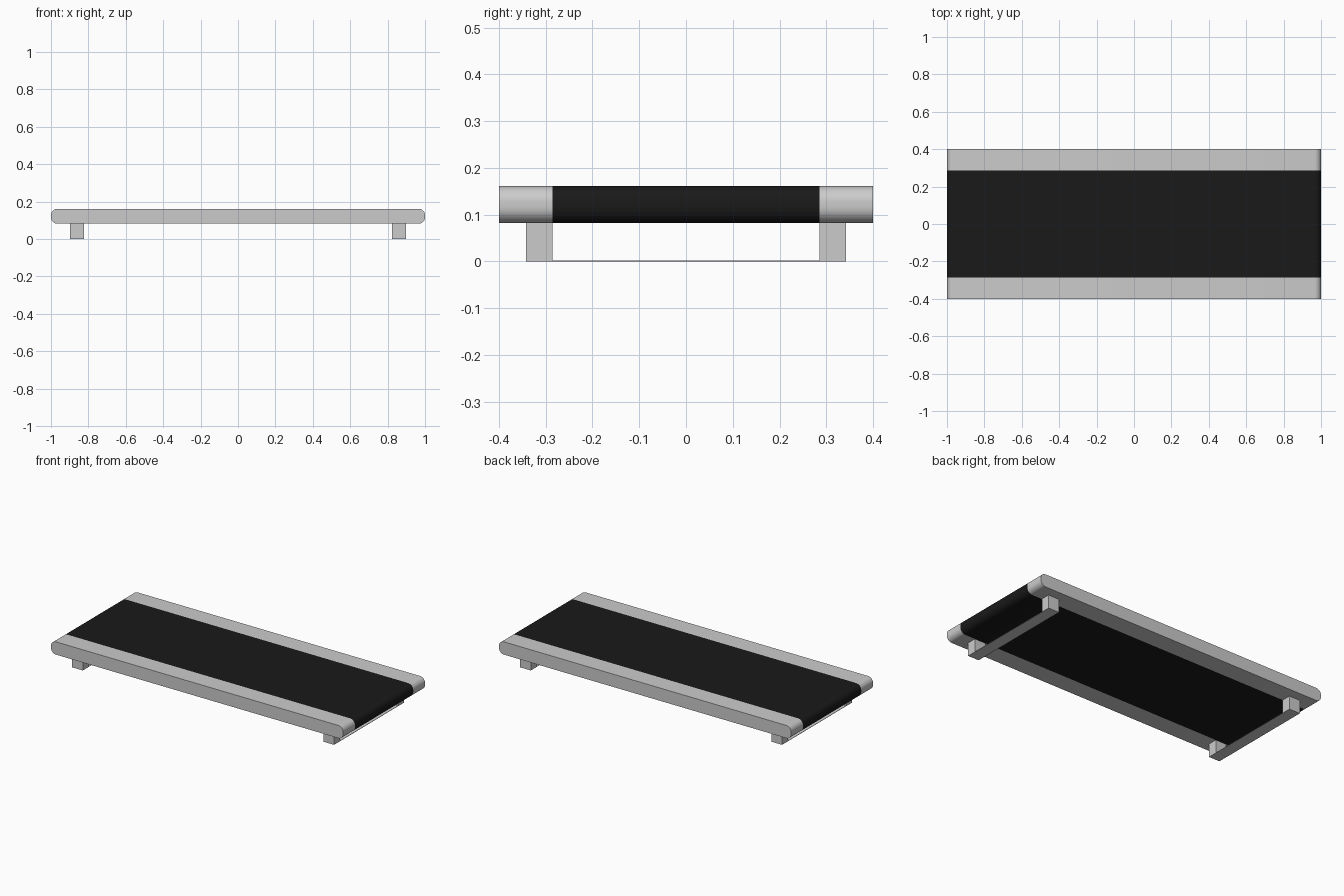
import bpy, bmesh, math
from mathutils import Vector

if "Cube" in bpy.data.objects:
    bpy.data.objects.remove(bpy.data.objects["Cube"])

Z0, Z1, R = 0.082, 0.161, 0.034
RAIL_IN, RAIL_OUT = 0.285, 0.4


def profile(steps=8):
    """Rounded-end side profile as (x, z) points."""
    pts = []
    corners = [(1 - R, Z1 - R, 0), (-1 + R, Z1 - R, 90),
               (-1 + R, Z0 + R, 180), (1 - R, Z0 + R, 270)]
    for cx, cz, start in corners:
        for i in range(steps + 1):
            a = math.radians(start + 90 * i / steps)
            pts.append((cx + R * math.cos(a), cz + R * math.sin(a)))
    return pts


def finish(name, bm):
    bmesh.ops.recalc_face_normals(bm, faces=bm.faces[:])
    me = bpy.data.meshes.new(name)
    bm.to_mesh(me)
    bm.free()
    ob = bpy.data.objects.new(name, me)
    bpy.context.collection.objects.link(ob)
    return ob


def extrude_profile(name, y0, y1, caps):
    bm = bmesh.new()
    rings = [[bm.verts.new((x, y, z)) for x, z in profile()] for y in (y0, y1)]
    n = len(rings[0])
    for i in range(n):
        j = (i + 1) % n
        bm.faces.new((rings[0][i], rings[0][j], rings[1][j], rings[1][i]))
    if caps:
        for ring in rings:
            bm.faces.new(ring)
    ob = finish(name, bm)
    bpy.ops.object.select_all(action='DESELECT')
    ob.select_set(True)
    bpy.context.view_layer.objects.active = ob
    bpy.ops.object.shade_smooth_by_angle(angle=math.radians(30))
    return ob


def box(name, lo, hi):
    lo, hi = Vector(lo), Vector(hi)
    bm = bmesh.new()
    bmesh.ops.create_cube(bm, size=1)
    for v in bm.verts:
        v.co = (lo + hi) / 2 + v.co * (hi - lo)
    return finish(name, bm)


# Side rails
extrude_profile("front_rail", -RAIL_OUT, -RAIL_IN, True)
extrude_profile("back_rail", RAIL_IN, RAIL_OUT, True)

# Black belt wrapped between the rails
belt = extrude_profile("belt", -RAIL_IN, RAIL_IN, False)
mat = bpy.data.materials.new("belt_black")
mat.diffuse_color = (0.01, 0.01, 0.01, 1)
mat.use_nodes = True
mat.node_tree.nodes["Principled BSDF"].inputs["Base Color"].default_value = mat.diffuse_color
belt.data.materials.append(mat)

# Legs, joined in pairs by a thin floor strip
for sx, end in ((-1, "left"), (1, "right")):
    x0, x1 = sorted((sx * 0.823, sx * 0.897))
    box(f"{end}_front_leg", (x0, -0.342, 0), (x1, -RAIL_IN, Z0))
    box(f"{end}_back_leg", (x0, RAIL_IN, 0), (x1, 0.342, Z0))
    box(f"{end}_floor_strip", (x0, -RAIL_IN, 0), (x1, RAIL_IN, 0.002))
